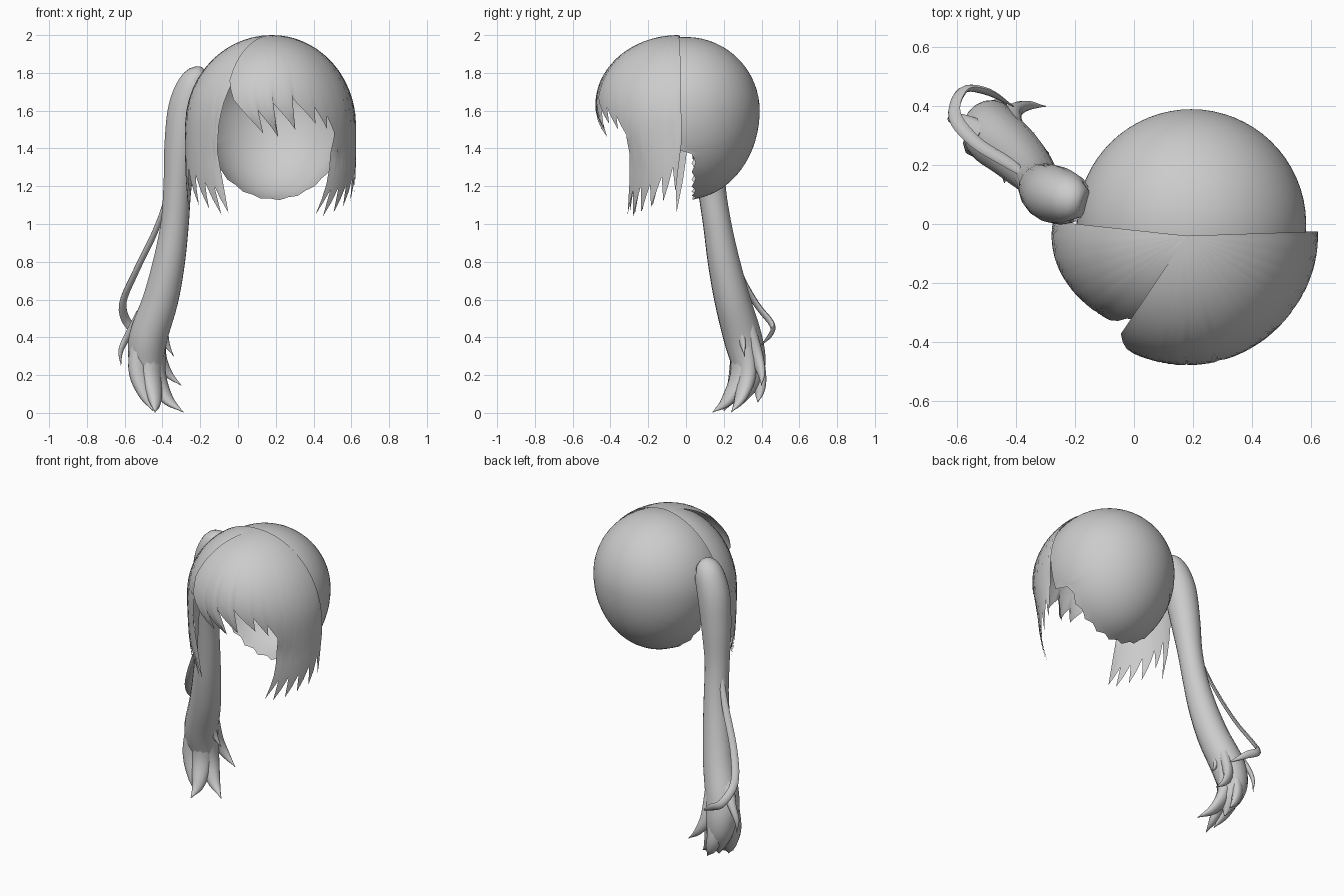
import bpy, bmesh
from math import sin, cos, pi, radians, ceil, sqrt
from mathutils import Vector

if "Cube" in bpy.data.objects:
    bpy.data.objects.remove(bpy.data.objects["Cube"])


def finish(name, grid, closed=False, caps=False):
    """Skin a grid of points (list of rows) into a smooth mesh object."""
    bm = bmesh.new()
    vs = [[bm.verts.new(p) for p in row] for row in grid]
    n = len(vs[0])
    for a, b in zip(vs, vs[1:]):
        for i in range(n if closed else n - 1):
            j = (i + 1) % n
            bm.faces.new((a[i], a[j], b[j], b[i]))
    if caps:
        bm.faces.new(vs[0])
        bm.faces.new(vs[-1])
    bmesh.ops.remove_doubles(bm, verts=bm.verts, dist=0.0005)
    bmesh.ops.recalc_face_normals(bm, faces=bm.faces)
    me = bpy.data.meshes.new(name)
    bm.to_mesh(me)
    bm.free()
    ob = bpy.data.objects.new(name, me)
    bpy.context.collection.objects.link(ob)
    for o in bpy.context.selected_objects:
        o.select_set(False)
    bpy.context.view_layer.objects.active = ob
    ob.select_set(True)
    bpy.ops.object.shade_smooth_by_angle(angle=radians(50))
    return ob


def panel(name, rx, ry, edge, tuck=0.0, narrow=0.0, slant=0, slant_z=1.66, rows=18):
    """Hair sheet falling from the crown to a jagged edge of (azimuth, z)."""
    cx, cy, top = 0.18, -0.04, 2.0
    cols = []
    for (a0, z0), (a1, z1) in zip(edge, edge[1:]):
        n = max(1, ceil(abs(a1 - a0) / 3))
        cols += [(a0 + (a1 - a0) * k / n, z0 + (z1 - z0) * k / n) for k in range(n)]
    cols.append(edge[-1])
    grid = []
    for a, zend in cols:
        row = []
        for k in range(rows + 1):
            z = top - (top - zend) * (1 - cos(k / rows * pi / 2))
            turn = radians(a + slant * max(0, slant_z - z))  # tips sweep sideways
            c, s = cos(turn), sin(turn)
            eq = 1.52 + 0.11 * s * s
            if z > eq:
                f = sqrt(max(0, 1 - ((z - eq) / (top - eq)) ** 2))
            else:
                f = 1 - tuck * s * s * (1 - sqrt(max(0, 1 - ((eq - z) / 0.3) ** 2)))
                f -= narrow * s * s * min(1, (eq - z) / 0.2) ** 2
            # low tips drift in toward the face
            d = max(0, 1.38 - z) / 0.33
            drift = 0.06 * d * d * min(1, 0.35 + abs(s))
            x = cx + rx * c * f + (drift if c < 0 else -drift)
            row.append((x, cy + ry * s * f, z))
        grid.append(row)
    return finish(name, grid)


def tube(name, pts, sides=12, flat=1.0, steps=5):
    """Tapered lock through points (x, y, z, radius), smoothly interpolated."""
    P = [Vector(p) for p in pts]
    P = [2 * P[0] - P[1]] + P + [2 * P[-1] - P[-2]]
    path = []
    for i in range(1, len(P) - 2):
        a, b, c, d = P[i - 1:i + 3]
        for k in range(steps):
            t = k / steps
            path.append(0.5 * (2 * b + (c - a) * t + (2 * a - 5 * b + 4 * c - d) * t * t
                               + (3 * b - a - 3 * c + d) * t ** 3))
    path.append(P[-2])
    side = Vector((0.75, 0.65, 0))
    grid = []
    for i, p in enumerate(path):
        tan = (path[min(i + 1, len(path) - 1)] - path[max(i - 1, 0)]).xyz.normalized()
        side = (side - tan * side.dot(tan)).normalized()
        other = tan.cross(side)
        r = max(p.w, 0.002)
        grid.append([p.xyz + side * r * cos(2 * pi * k / sides)
                     + other * r * flat * sin(2 * pi * k / sides) for k in range(sides)])
    return finish(name, grid, closed=True, caps=True)


# Back hair: half shell, open at the front, scalloped along the nape
N, M = 100, 18
shell = []
for j in range(M + 1):
    row = []
    for i in range(N):
        u = 2 * pi * i / N
        low = 1.6 + 0.4 * sin(u) < 1.42
        h = 0.39 if sin(u) > 0 else 0.47
        notch = (0.0, 0.6, 1.0, 0.6)[i % 4] if low else 0
        y0 = 0.03 + 0.02 * notch if low else -0.08
        y = y0 + (0.39 - y0) * sin(j / M * pi / 2)
        f = sqrt(max(0, 1 - (y / 0.39) ** 2)) + (0.012 * (1 - notch) if low and j == 0 else 0)
        row.append((0.195 + 0.39 * f * cos(u), y, 1.6 + h * f * sin(u)))
    shell.append(row)
finish("back_hair", shell, closed=True)

# Fringe across the forehead
panel("fringe", 0.44, 0.44, [
    (-124, 1.76), (-118, 1.66), (-110, 1.56), (-104, 1.48), (-102, 1.6), (-93, 1.46),
    (-90, 1.64), (-79, 1.5), (-76, 1.67), (-63, 1.53), (-61, 1.62), (-54, 1.5),
    (-52, 1.57), (-46, 1.45), (-38, 1.6)],
    tuck=0.8, slant=40)

# Side locks framing the face
panel("side_lock_right", 0.445, 0.43, [
    (-41, 1.05), (-36, 1.18), (-34, 1.04), (-28.5, 1.2), (-26, 1.06), (-20.5, 1.21),
    (-18, 1.09), (-12, 1.25), (-9, 1.12), (-4, 1.3), (-1, 1.17), (2, 1.42)],
    narrow=0.2, slant=-14, slant_z=1.25)
panel("side_lock_left", 0.46, 0.35, [
    (-188, 1.42), (-184, 1.22), (-181, 1.06), (-176, 1.34), (-170, 1.16), (-166, 1.3),
    (-159, 1.1), (-154.5, 1.26), (-149, 1.08), (-145, 1.22), (-140, 1.05), (-137, 1.2),
    (-133, 1.06), (-131, 1.36), (-128, 1.52), (-124, 1.64), (-119, 1.76), (-112, 1.8)],
    narrow=0.06, slant=14, slant_z=1.25)

# Side ponytail
tube("ponytail", [
    (-0.17, 0.07, 1.77, 0.05), (-0.22, 0.085, 1.75, 0.085), (-0.27, 0.10, 1.62, 0.098),
    (-0.30, 0.115, 1.42, 0.09), (-0.32, 0.135, 1.2, 0.075), (-0.335, 0.165, 1.0, 0.075),
    (-0.365, 0.2, 0.8, 0.085), (-0.41, 0.245, 0.6, 0.095), (-0.475, 0.3, 0.4, 0.102),
    (-0.485, 0.33, 0.27, 0.092), (-0.47, 0.33, 0.16, 0.065), (-0.45, 0.3, 0.05, 0.004)], sides=18)

# Split ends of the ponytail
ends = [
    [(-0.49, 0.3, 0.46, 0.07), (-0.52, 0.29, 0.24, 0.07), (-0.49, 0.25, 0.1, 0.045), (-0.45, 0.2, 0.01, 0)],
    [(-0.45, 0.28, 0.46, 0.07), (-0.46, 0.29, 0.22, 0.065), (-0.44, 0.22, 0.07, 0.04), (-0.44, 0.14, 0.003, 0)],
    [(-0.44, 0.29, 0.46, 0.07), (-0.44, 0.32, 0.22, 0.065), (-0.38, 0.29, 0.08, 0.04), (-0.29, 0.24, 0.004, 0)],
    [(-0.43, 0.31, 0.48, 0.06), (-0.42, 0.37, 0.31, 0.045), (-0.37, 0.4, 0.21, 0.025), (-0.3, 0.4, 0.145, 0)],
    [(-0.46, 0.32, 0.46, 0.065), (-0.48, 0.38, 0.23, 0.05), (-0.46, 0.39, 0.12, 0.035), (-0.42, 0.38, 0.055, 0)],
    [(-0.4, 0.25, 0.6, 0.06), (-0.4, 0.28, 0.45, 0.04), (-0.38, 0.3, 0.37, 0.02), (-0.34, 0.31, 0.3, 0)],
    [(-0.5, 0.3, 0.52, 0.05), (-0.58, 0.35, 0.41, 0.025), (-0.62, 0.36, 0.33, 0.016), (-0.62, 0.36, 0.25, 0)],
]
for i, pts in enumerate(ends):
    tube(f"ponytail_end_{i + 1}", pts, sides=10, flat=0.7)

# Loose strand looping away from the tail
tube("loose_strand", [
    (-0.36, 0.16, 1.2, 0.01), (-0.43, 0.21, 0.98, 0.02), (-0.54, 0.28, 0.75, 0.022),
    (-0.61, 0.37, 0.58, 0.024), (-0.58, 0.455, 0.47, 0.024), (-0.5, 0.45, 0.42, 0.022),
    (-0.41, 0.4, 0.36, 0.003)], sides=8, flat=0.5)
